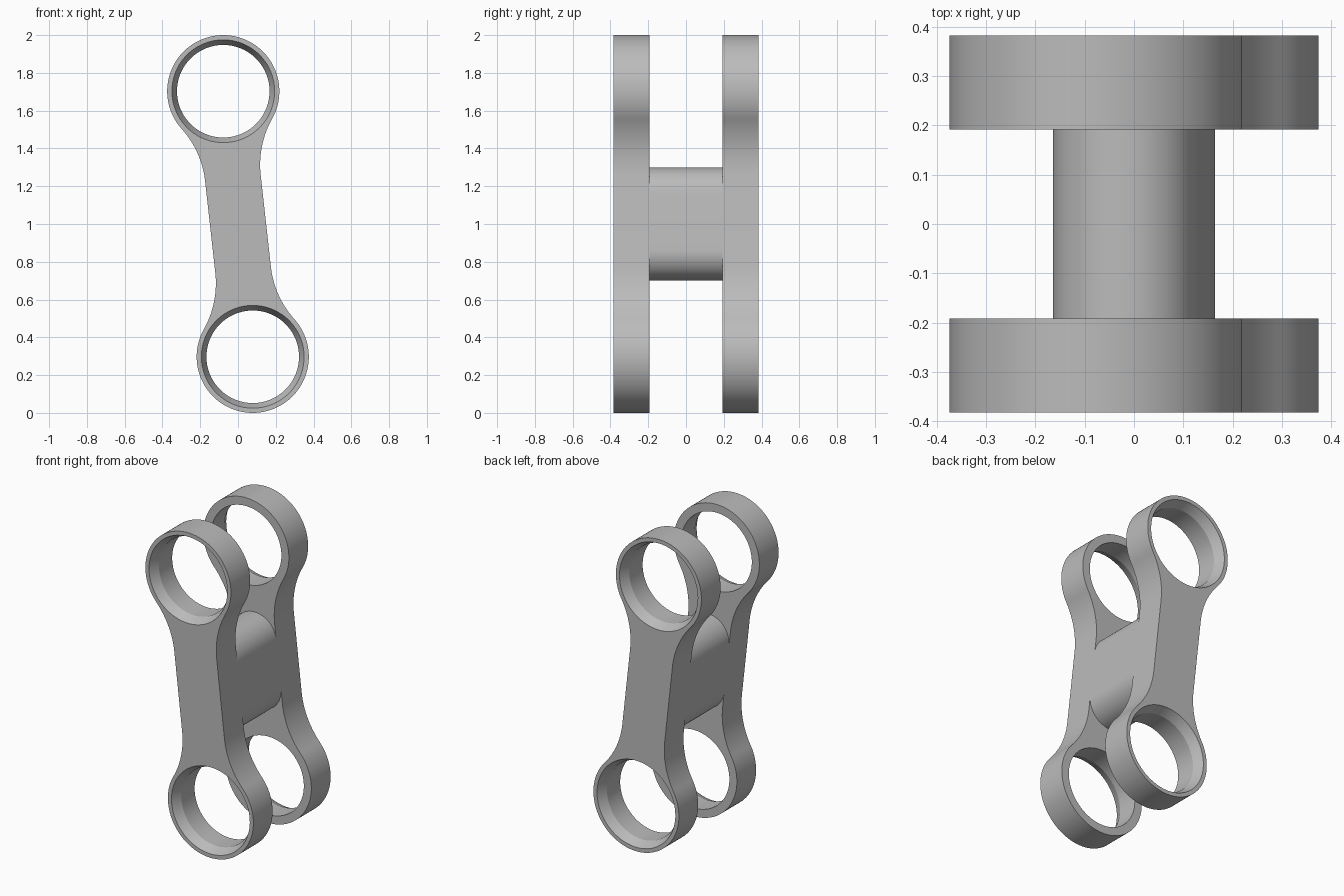
import bpy, bmesh
from math import sin, cos, pi, sqrt, atan2, radians
from mathutils import Vector

cube = bpy.data.objects.get("Cube")
if cube:
    bpy.data.objects.remove(cube, do_unlink=True)

# Main dimensions
RING_R, HOLE_R, CHAMFER_R, CHAMFER_DEPTH = 0.297, 0.245, 0.272, 0.06
HALF_WIDTH, FILLET_R = 0.148, 0.5
Y_OUT, Y_IN = 0.383, 0.192
EYE = Vector((-0.078, 0.703))        # upper eye, measured from the middle
MIDDLE = Vector((0, 1))
AXIS = EYE.normalized()
SIDE = Vector((AXIS.y, -AXIS.x))

grey = bpy.data.materials.new("plain grey")
grey.use_nodes = True
colour = (0.5, 0.5, 0.5, 1)
grey.diffuse_color = colour
grey.node_tree.nodes["Principled BSDF"].inputs["Base Color"].default_value = colour


def arc(centre, radius, start, end, steps):
    """Points in link space: side across, axis along."""
    return [Vector((centre[0] + radius * cos(start + (end - start) * i / steps),
                    centre[1] + radius * sin(start + (end - start) * i / steps)))
            for i in range(steps + 1)]


def to_world(p):
    return MIDDLE + SIDE * p.x + AXIS * p.y


def add_loop(bm, points, y):
    verts = [bm.verts.new((p.x, y, p.y)) for p in points]
    edges = [bm.edges.new((verts[i - 1], verts[i])) for i in range(len(verts))]
    return verts, edges


def wall(bm, a, b):
    for i in range(len(a)):
        bm.faces.new((a[i - 1], a[i], b[i], b[i - 1]))


def finish(name, bm):
    bmesh.ops.recalc_face_normals(bm, faces=bm.faces)
    mesh = bpy.data.meshes.new(name)
    bm.to_mesh(mesh)
    bm.free()
    mesh.materials.append(grey)
    obj = bpy.data.objects.new(name, mesh)
    bpy.context.collection.objects.link(obj)
    bpy.ops.object.select_all(action="DESELECT")
    obj.select_set(True)
    bpy.context.view_layer.objects.active = obj
    bpy.ops.object.shade_smooth_by_angle(angle=radians(15))


def plate_outline():
    """Two round eyes blended into a straight shank by tangent fillets."""
    across = HALF_WIDTH + FILLET_R
    along = sqrt((RING_R + FILLET_R) ** 2 - across ** 2)
    top = EYE.length
    tangent = atan2(-along, across)
    half = arc((across, top - along), FILLET_R, pi, pi + tangent, 20)[:-1]
    half += arc((0, top), RING_R, tangent, pi - tangent, 72)
    half += arc((-across, top - along), FILLET_R, -tangent, 0, 20)[1:]
    return [to_world(p) for p in half + [-p for p in half]]


def build_plate(name, sign):
    bm = bmesh.new()
    outline = plate_outline()
    outer, outer_edges = add_loop(bm, outline, sign * Y_OUT)
    inner, inner_edges = add_loop(bm, outline, sign * Y_IN)
    wall(bm, outer, inner)
    # Bearing holes, flared towards the outside
    for end in (1, -1):
        rings = []
        for radius, y in ((CHAMFER_R, Y_OUT), (HOLE_R, Y_OUT - CHAMFER_DEPTH), (HOLE_R, Y_IN)):
            circle = arc((0, end * EYE.length), radius, 0, 2 * pi, 96)[:-1]
            rings.append(add_loop(bm, [to_world(p) for p in circle], sign * y))
        wall(bm, rings[0][0], rings[1][0])
        wall(bm, rings[1][0], rings[2][0])
        outer_edges += rings[0][1]
        inner_edges += rings[2][1]
    # Flat cheeks around the holes
    for edges in (outer_edges, inner_edges):
        bmesh.ops.triangle_fill(bm, use_beauty=True, use_dissolve=False, edges=edges)
    finish(name, bm)


def build_web():
    """Round-ended block that joins the two plates."""
    bm = bmesh.new()
    cap = arc((0, 0.3 - HALF_WIDTH), HALF_WIDTH, 0, pi, 32)
    outline = [to_world(p) for p in cap + [-p for p in cap]]
    front, _ = add_loop(bm, outline, -Y_IN)
    back, _ = add_loop(bm, outline, Y_IN)
    wall(bm, front, back)
    bm.faces.new(front)
    bm.faces.new(back)
    finish("connecting_web", bm)


build_plate("front_plate", -1)
build_plate("back_plate", 1)
build_web()
